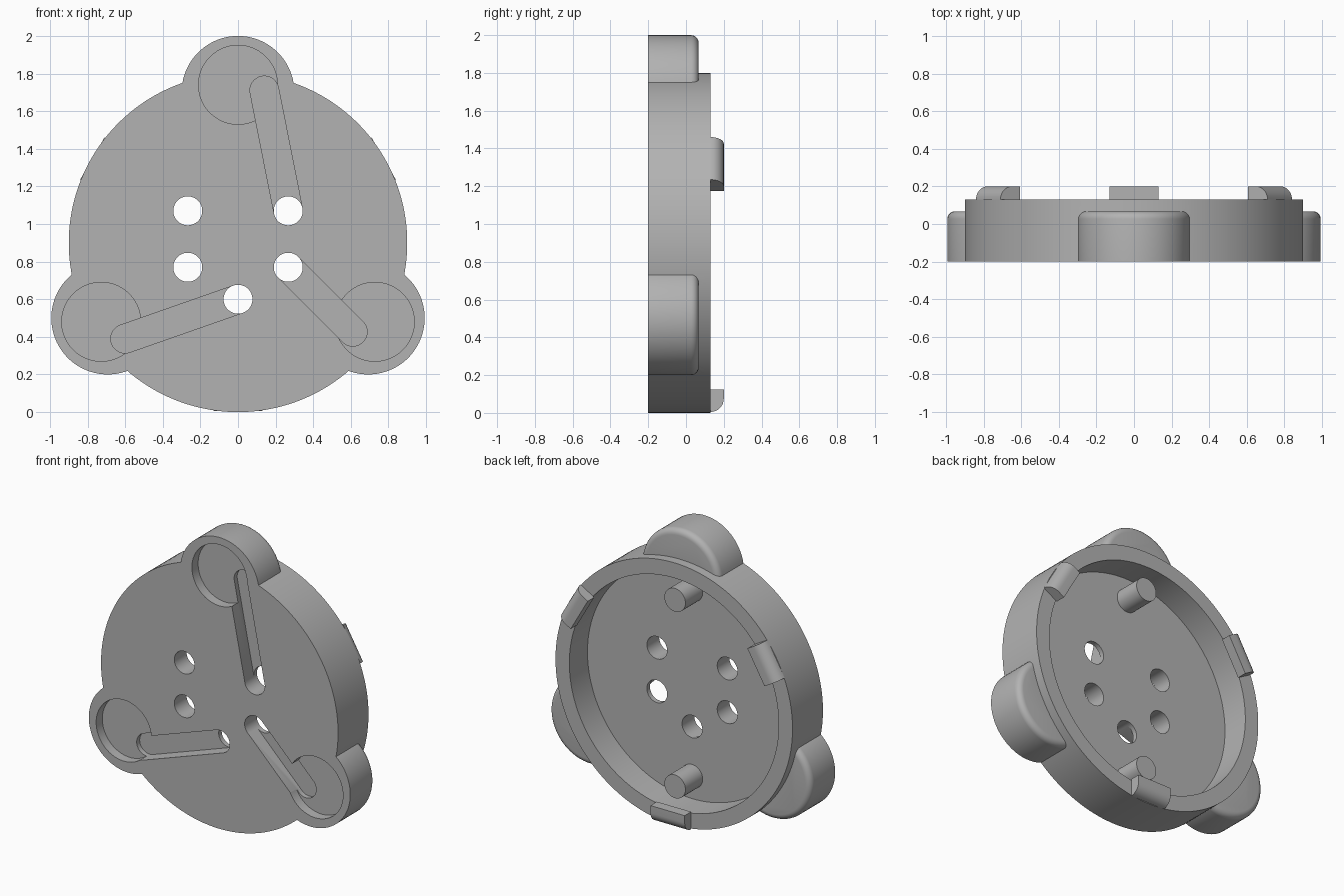
import bpy, bmesh
from math import sin, cos, pi, atan2, radians
from mathutils import Vector

if "Cube" in bpy.data.objects:
    bpy.data.objects.remove(bpy.data.objects["Cube"])

grey = bpy.data.materials.new("plain grey")
grey.use_nodes = True
grey.diffuse_color = (0.45, 0.45, 0.45, 1)
grey.node_tree.nodes["Principled BSDF"].inputs["Base Color"].default_value = grey.diffuse_color

FRONT, FLOOR, RIM, BACK = -0.2, -0.067, 0.13, 0.2
MID = Vector((0, 0.9))        # disc centre in x, z


def capsule(p, q, r, n=96):
    """Outline of a slot from p to q, or a circle when both are equal."""
    p, q = Vector(p), Vector(q)
    a = atan2(q.y - p.y, q.x - p.x)
    pts = []
    for i in range(n):
        t = a - pi / 2 + 2 * pi * (i + 0.5) / n
        pts.append((q if i < n // 2 else p) + r * Vector((cos(t), sin(t))))
    return pts


def finish(name, bm):
    bmesh.ops.recalc_face_normals(bm, faces=bm.faces)
    mesh = bpy.data.meshes.new(name)
    bm.to_mesh(mesh)
    bm.free()
    mesh.materials.append(grey)
    obj = bpy.data.objects.new(name, mesh)
    bpy.context.collection.objects.link(obj)
    return obj


def prism(name, outline, y0, y1, round_back=0):
    """Extrude an x, z outline from y0 to y1, optionally rounding the back edge."""
    bm = bmesh.new()
    face = bm.faces.new([bm.verts.new((p.x, y0, p.y)) for p in outline])
    new = bmesh.ops.extrude_face_region(bm, geom=[face])["geom"]
    verts = [v for v in new if isinstance(v, bmesh.types.BMVert)]
    bmesh.ops.translate(bm, verts=verts, vec=(0, y1 - y0, 0))
    if not face.is_valid or len(bm.faces) < len(outline) + 2:
        bm.faces.new([v for v in bm.verts if v not in verts])
    if round_back:
        edges = [e for e in bm.edges if all(v in verts for v in e.verts)]
        bmesh.ops.bevel(bm, geom=edges, offset=round_back, segments=5,
                        profile=0.5, affect='EDGES')
    return finish(name, bm)


def boolean(obj, other, operation):
    mod = obj.modifiers.new("cut", 'BOOLEAN')
    mod.operation, mod.object, mod.solver = operation, other, 'EXACT'
    bpy.context.view_layer.objects.active = obj
    bpy.ops.object.modifier_apply(modifier=mod.name)
    bpy.data.objects.remove(other)


def circle(name, centre, r, y0, y1, n=64, **kw):
    return prism(name, capsule(centre, centre, r, n), y0, y1, **kw)


def polar(angle, r):
    return MID + r * Vector((cos(radians(angle)), sin(radians(angle))))


# Round body with three lobes, hollowed from the back
body = circle("body", MID, 0.9, FRONT, RIM, n=160)
lobes = (90, 210, 330)
for a in lobes:
    boolean(body, circle("lobe", polar(a, 0.8), 0.3, FRONT, 0.067, round_back=0.04), 'UNION')
boolean(body, circle("cavity", MID, 0.795, FLOOR, 0.5, n=128), 'DIFFERENCE')

# Shallow round pockets in the front of each lobe
for a in lobes:
    boolean(body, circle("pocket", polar(a, 0.84), 0.21, -0.4, FRONT + 0.067), 'DIFFERENCE')

# Through holes, and channels leading from them to the pockets
holes = [(x, z) for x in (-0.267, 0.267) for z in (0.77, 1.07)] + [(0, 0.6)]
for h in holes:
    boolean(body, circle("hole", h, 0.077, -0.4, 0.1, n=40), 'DIFFERENCE')
for start, end in (((0.267, 1.07), (0.14, 1.71)),
                   ((0.267, 0.77), (0.61, 0.427)),
                   ((0, 0.6), (-0.6, 0.39))):
    boolean(body, prism("channel", capsule(start, end, 0.0765, 40), -0.4, FRONT + 0.1), 'DIFFERENCE')

parts = [body]

# Two locating pins inside the cavity
for name, z in (("upper_pin", 1.54), ("lower_pin", 0.26)):
    parts.append(circle(name, (0, z), 0.08, FLOOR - 0.01, 0.12, n=40))

# Three clips on the rim with rounded outer edges
for i, a in enumerate((30, 150, 270)):
    rad = Vector((cos(radians(a)), 0, sin(radians(a))))
    tan = Vector((-rad.z, 0, rad.x))
    fillet = BACK - RIM
    profile = [(0.775, RIM), (0.775, BACK)]
    profile += [(0.895 - fillet + fillet * sin(t), RIM + fillet * cos(t))
                for t in [k * pi / 16 for k in range(9)]]
    bm = bmesh.new()
    ends = []
    for side in (-0.13, 0.13):
        ends.append([bm.verts.new(Vector((0, y, MID.y)) + rad * r + tan * side)
                     for r, y in profile])
        bm.faces.new(ends[-1])
    for k in range(len(profile)):
        bm.faces.new((ends[0][k - 1], ends[0][k], ends[1][k], ends[1][k - 1]))
    parts.append(finish("rim_clip_%d" % (i + 1), bm))

# Smooth the curved walls and keep the corners crisp
bpy.ops.object.select_all(action='DESELECT')
for p in parts:
    p.select_set(True)
bpy.context.view_layer.objects.active = body
bpy.ops.object.shade_smooth_by_angle(angle=radians(30))
